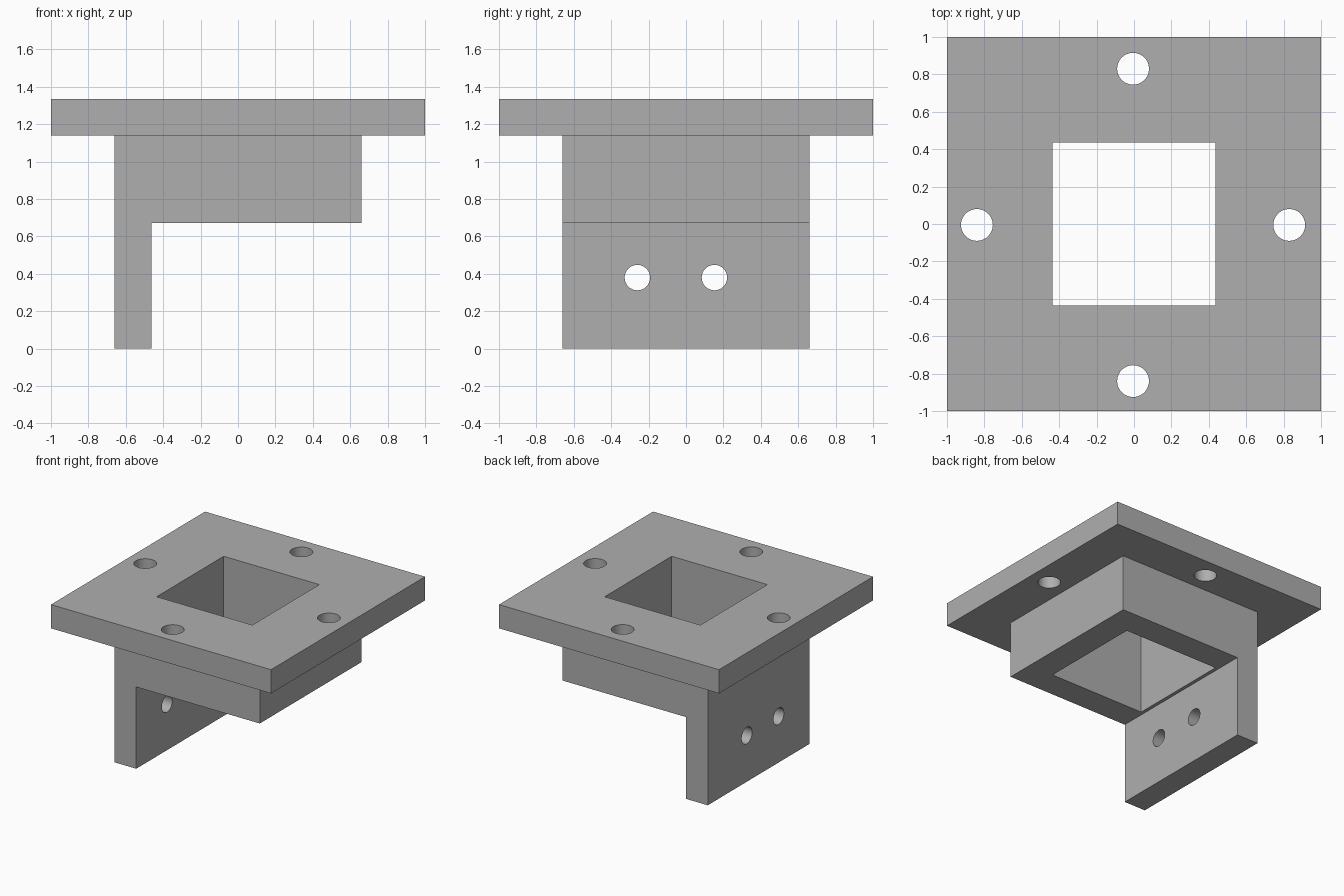
import bpy, bmesh, math
from mathutils import Matrix, Vector

old = bpy.data.objects.get("Cube")
if old:
    bpy.data.objects.remove(old, do_unlink=True)

TOP, PLATE_BOTTOM, COLLAR_BOTTOM = 1.335, 1.14, 0.672
HALF, TAB_INNER = 0.66, -0.463

grey = bpy.data.materials.new("plain grey")
grey.use_nodes = True
colour = (0.43, 0.43, 0.43, 1)
grey.diffuse_color = colour
grey.node_tree.nodes["Principled BSDF"].inputs["Base Color"].default_value = colour


def finish(name, bm):
    bmesh.ops.recalc_face_normals(bm, faces=bm.faces)
    mesh = bpy.data.meshes.new(name)
    bm.to_mesh(mesh)
    bm.free()
    mesh.materials.append(grey)
    obj = bpy.data.objects.new(name, mesh)
    bpy.context.collection.objects.link(obj)
    return obj


def box(name, low, high):
    low, high = Vector(low), Vector(high)
    bm = bmesh.new()
    bmesh.ops.create_cube(bm, size=1, matrix=Matrix.Translation((low + high) / 2)
                          @ Matrix.Diagonal((*(high - low), 1)))
    return finish(name, bm)


def drill(name, centre, radius, along_x=False):
    turn = Matrix.Rotation(math.pi / 2, 4, "Y") if along_x else Matrix()
    bm = bmesh.new()
    bmesh.ops.create_cone(bm, cap_ends=True, segments=48, radius1=radius, radius2=radius,
                          depth=0.5, matrix=Matrix.Translation(centre) @ turn)
    return finish(name, bm)


def combine(target, tool, operation):
    tool.hide_render = True
    mod = target.modifiers.new(tool.name, "BOOLEAN")
    mod.operation, mod.solver, mod.object = operation, "EXACT", tool
    bpy.context.view_layer.objects.active = target
    bpy.ops.object.modifier_apply(modifier=mod.name)
    bpy.data.objects.remove(tool, do_unlink=True)


# L-shaped collar and tab, extruded front to back, reaching into the plate
profile = [(-HALF, 0), (TAB_INNER, 0), (TAB_INNER, COLLAR_BOTTOM),
           (HALF, COLLAR_BOTTOM), (HALF, 1.24), (-HALF, 1.24)]
bm = bmesh.new()
face = bm.faces.new([bm.verts.new((x, -HALF, z)) for x, z in profile])
side = bmesh.ops.extrude_face_region(bm, geom=[face])["geom"]
bmesh.ops.translate(bm, vec=(0, 2 * HALF, 0),
                    verts=[v for v in side if isinstance(v, bmesh.types.BMVert)])
bracket = finish("flanged_bracket", bm)

# Square top flange
combine(bracket, box("flange", (-1, -1, PLATE_BOTTOM), (1, 1, TOP)), "UNION")

# Square opening through flange and collar
combine(bracket, box("opening", (-0.435, -0.435, 0.5), (0.435, 0.435, 1.5)), "DIFFERENCE")

# Four flange holes
for x, y in ((-0.835, 0), (0.835, 0), (0, -0.835), (0, 0.835)):
    combine(bracket, drill("flange_hole", (x - 0.005, y - 0.005, 1.24), 0.085), "DIFFERENCE")

# Two tab holes
for y in (-0.26, 0.152):
    combine(bracket, drill("tab_hole", (-0.56, y, 0.38), 0.068, True), "DIFFERENCE")

# Smooth hole walls, sharp edges elsewhere
bpy.ops.object.select_all(action="DESELECT")
bracket.select_set(True)
bpy.context.view_layer.objects.active = bracket
bpy.ops.object.shade_smooth_by_angle(angle=math.radians(30))
